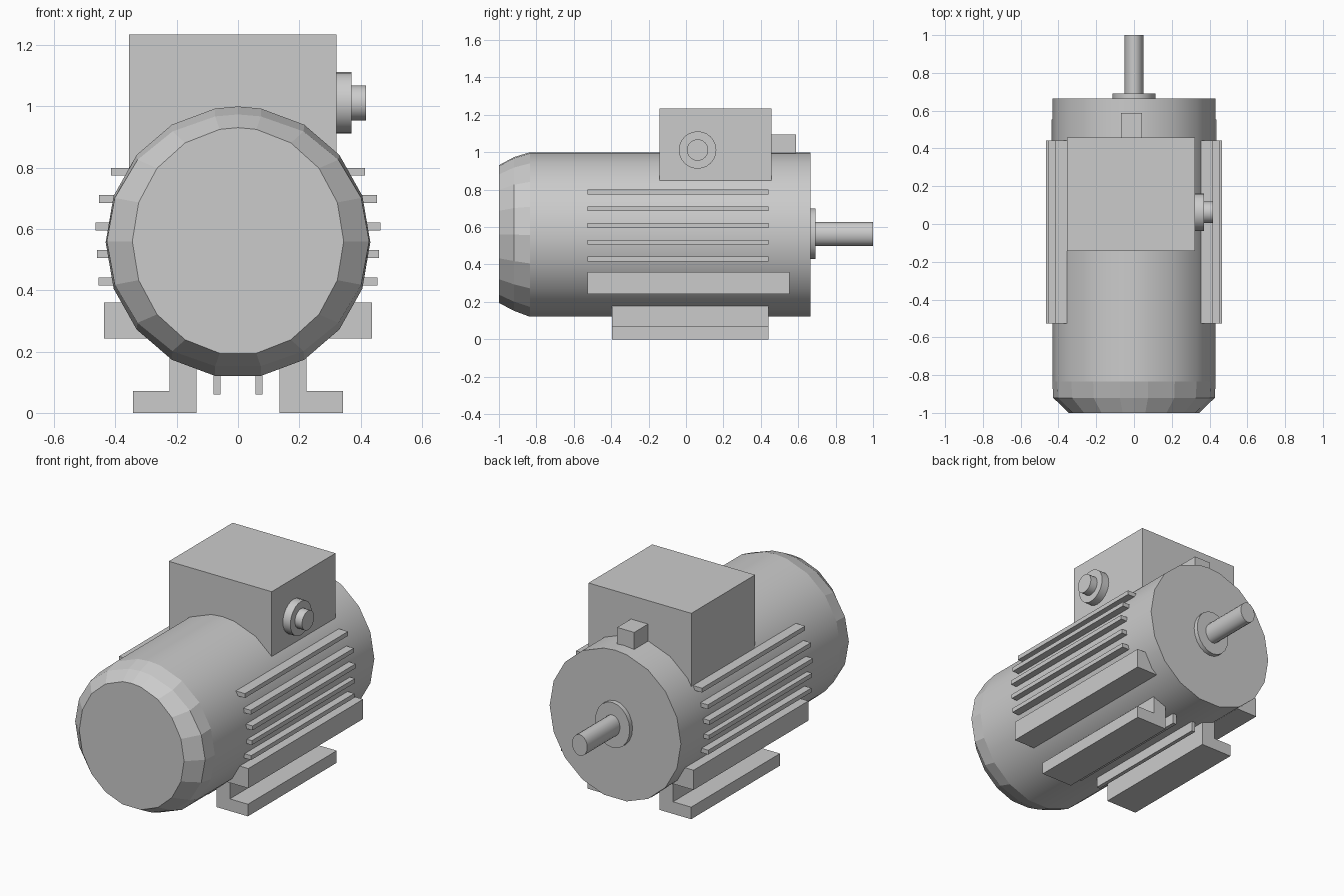
import bpy, bmesh
from math import sin, cos, pi, radians
from mathutils import Matrix

if "Cube" in bpy.data.objects:
    bpy.data.objects.remove(bpy.data.objects["Cube"])


def finish(name, bm):
    bmesh.ops.recalc_face_normals(bm, faces=bm.faces)
    me = bpy.data.meshes.new(name)
    bm.to_mesh(me)
    bm.free()
    ob = bpy.data.objects.new(name, me)
    bpy.context.collection.objects.link(ob)
    return ob


def box(name, x, y, z):
    """Box from (min, max) ranges."""
    bm = bmesh.new()
    mid = [(a + b) / 2 for a, b in (x, y, z)]
    size = [b - a for a, b in (x, y, z)]
    m = Matrix.Translation(mid) @ Matrix.Diagonal((*size, 1))
    bmesh.ops.create_cube(bm, size=1, matrix=m)
    return finish(name, bm)


def loft(name, rings, smooth_bands, angles, place):
    """Stack elliptical rings (pos, ru, rv, v centre) and cap both ends."""
    bm = bmesh.new()
    loops = [[bm.verts.new(place(t, ru * sin(a), c + rv * cos(a))) for a in angles]
             for t, ru, rv, c in rings]
    n = len(angles)
    for k, (p, q) in enumerate(zip(loops, loops[1:])):
        for i in range(n):
            j = (i + 1) % n
            f = bm.faces.new((p[i], p[j], q[j], q[i]))
            f.smooth = k in smooth_bands
    bm.faces.new(loops[0])
    bm.faces.new(loops[-1])
    return finish(name, bm)


def even(n):
    return [2 * pi * i / n for i in range(n)]


def along_y(t, u, v):
    return (u, t, v)


# Motor casing: 18 sides plus a crown vertex, chamfered front cover
casing_angles = [0] + [radians(10 + 20 * i) for i in range(18)]
loft("motor_casing",
     [(-1.0, .345, .371, .56), (-.92, .428, .414, .56),
      (-.835, .432, .443, .557), (.665, .432, .443, .557)],
     {2}, casing_angles, along_y)

# Output shaft and its collar
loft("shaft_collar", [(.65, .114, .135, .565), (.692, .114, .135, .565)],
     {0}, even(20), along_y)
loft("shaft", [(.65, .05, .063, .563), (1.0, .05, .063, .563)],
     {0}, even(20), along_y)

# Terminal box with rear block
box("terminal_box", (-.355, .322), (-.143, .457), (.785, 1.235))
box("terminal_block", (-.07, .042), (.44, .587), (.95, 1.095))


# Cable gland on the right of the terminal box
def along_x(t, u, v):
    return (t, .062 + u, v)


loft("gland_flange", [(.31, .1, .1, 1.012), (.371, .1, .1, 1.012)],
     {0}, even(24), along_x)
loft("gland_nut", [(.36, .057, .057, 1.012), (.418, .057, .057, 1.012)],
     {0}, even(24), along_x)

# Mirrored fins, rails and feet
fins = [(.787, .415), (.698, .453), (.608, .465), (.519, .46), (.429, .456)]
for side, s in (("right", 1), ("left", -1)):
    def span(a, b):
        return tuple(sorted((s * a, s * b)))

    for i, (z, reach) in enumerate(fins):
        box(f"cooling_fin_{side}_{i + 1}", span(.35 if i == 0 or i == 4 else .37, reach),
            (-.527, .442), (z - .013, z + .013))
    box(f"side_rail_{side}", span(.25, .437), (-.527, .553), (.243, .36))
    box(f"bottom_fin_{side}", span(.057, .08), (-.395, .44), (.06, .15))

    # L-shaped foot extruded along y
    prof = [(.135, 0), (.342, 0), (.342, .072), (.223, .072), (.223, .2), (.135, .2)]
    bm = bmesh.new()
    face = bm.faces.new([bm.verts.new((s * x, -.395, z)) for x, z in prof])
    ext = bmesh.ops.extrude_face_region(bm, geom=[face], use_keep_orig=True)
    verts = [g for g in ext["geom"] if isinstance(g, bmesh.types.BMVert)]
    bmesh.ops.translate(bm, verts=verts, vec=(0, .835, 0))
    finish(f"foot_{side}", bm)
